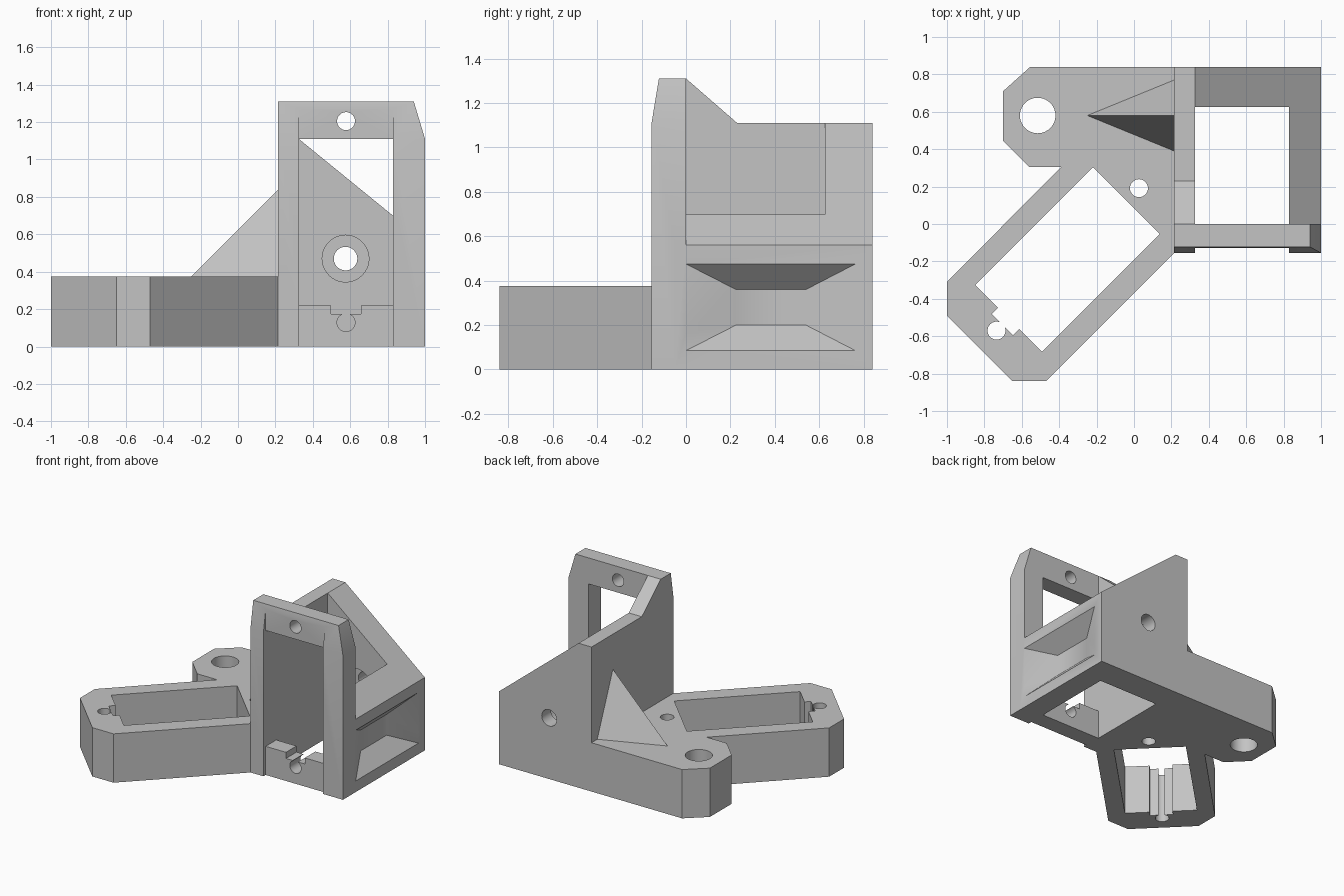
import bpy, bmesh, math
from mathutils import Vector

cube = bpy.data.objects.get("Cube")
if cube:
    bpy.data.objects.remove(cube)

grey = bpy.data.materials.new("plain grey")
grey.use_nodes = True
GREY = (0.55, 0.55, 0.55, 1)
grey.diffuse_color = GREY
grey.node_tree.nodes["Principled BSDF"].inputs["Base Color"].default_value = GREY

X, Y, Z = Vector((1, 0, 0)), Vector((0, 1, 0)), Vector((0, 0, 1))
O = Vector((0, 0, 0))


def make(name, bm):
    bmesh.ops.recalc_face_normals(bm, faces=bm.faces)
    mesh = bpy.data.meshes.new(name)
    bm.to_mesh(mesh)
    bm.free()
    mesh.materials.append(grey)
    ob = bpy.data.objects.new(name, mesh)
    bpy.context.collection.objects.link(ob)
    return ob


def prism(name, pts, lo, hi, u, v, w, origin=O):
    """Extrude a profile in the u,v plane from lo to hi along w."""
    bm = bmesh.new()
    ends = [[bm.verts.new(origin + u * a + v * b + w * c) for a, b in pts] for c in (lo, hi)]
    bm.faces.new(ends[0])
    bm.faces.new(ends[1][::-1])
    n = len(pts)
    for i in range(n):
        j = (i + 1) % n
        bm.faces.new((ends[0][i], ends[0][j], ends[1][j], ends[1][i]))
    return make(name, bm)


def hull(name, pts):
    bm = bmesh.new()
    for p in pts:
        bm.verts.new(p)
    bmesh.ops.convex_hull(bm, input=bm.verts)
    return make(name, bm)


def rect(a0, a1, b0, b1):
    return [(a0, b0), (a1, b0), (a1, b1), (a0, b1)]


def circle(a, b, r, n=40):
    return [(a + r * math.cos(math.tau * i / n), b + r * math.sin(math.tau * i / n)) for i in range(n)]


def combine(body, tool, operation):
    mod = body.modifiers.new("bool", 'BOOLEAN')
    mod.operation, mod.solver, mod.object = operation, 'EXACT', tool
    bpy.context.view_layer.objects.active = body
    bpy.ops.object.modifier_apply(modifier=mod.name)
    bpy.data.objects.remove(tool)


def window_cutters(lo, hi, u, v, w, origin):
    """Rectangular window with a stepped cable notch and two screw holes."""
    half = [(0.2525, 0.89), (0.2525, 0), (0.08, 0), (0.08, -0.047), (0.022, -0.047), (0.022, -0.09)]
    outline = half + [(-a, b) for a, b in reversed(half)]
    return [prism("cutter", p, lo, hi, u, v, w, origin)
            for p in (outline, circle(0, -0.092, 0.048), circle(0, 0.985, 0.048))]


# Base plate with the diagonal arm
outline = [(0.265, -0.155), (0.215, -0.155), (-0.47, -0.84), (-0.65, -0.84), (-1, -0.49), (-1, -0.31),
           (-0.39, 0.305), (-0.56, 0.305), (-0.7, 0.445), (-0.7, 0.71), (-0.555, 0.84), (0.265, 0.84)]
body = prism("bracket_body", outline, 0, 0.375, X, Y, Z)

# Upright front wall, side wall and the sloped housing behind it
front_wall = prism("front_wall", [(-0.155, 0), (0, 0), (0, 1.31), (-0.122, 1.31), (-0.155, 1.11)],
                   0.215, 1, Y, Z, X)
side_wall = prism("side_wall", [(-0.05, 0), (0.84, 0), (0.84, 1.11), (0.23, 1.11), (0, 1.31), (-0.05, 1.31)],
                  0.215, 0.325, Y, Z, X)
housing = prism("housing", [(0.3, 0), (1, 0), (1, 0.56), (0.325, 1.11), (0.3, 1.11)],
                -0.05, 0.84, X, Z, Y)

# Pyramid gusset bracing the side wall, rooted inside the base and wall
gusset = hull("gusset", [(-0.25, 0.58, z) for z in (0.3, 0.375)]
              + [(x, y, z) for x in (0.215, 0.26) for y in (0.39, 0.77) for z in (0.3, 0.375)]
              + [(0.215, 0.58, 0.84), (0.26, 0.58, 0.84)])

for part in (front_wall, side_wall, housing, gusset):
    combine(body, part, 'UNION')

# Open shaft in the housing, front recess and sloped top corner
cutters = [
    prism("shaft", rect(0.325, 0.83, 0, 0.625), -0.1, 1.5, X, Y, Z),
    prism("recess", rect(0.325, 0.83, -0.3, -0.128), -0.1, 1.5, X, Y, Z),
    prism("corner", [(1, 1.11), (1.1, 1.11), (1.1, 1.4), (0.913, 1.4)], -0.3, 0.1, X, Z, Y),
]

# Matching windows in the front wall and the diagonal arm
cutters += window_cutters(-0.3, 0.1, X, Z, Y, Vector((0.5775, 0, 0.22)))
along, across = (X + Y).normalized(), (X - Y).normalized()
cutters += window_cutters(-0.1, 0.5, across, along, Z, Vector((-0.67, -0.505, 0)))

# Rod hole in the base, counterbored hole in the back wall
cutters += [
    prism("rod_hole", circle(-0.515, 0.58, 0.095), -0.1, 0.5, X, Y, Z),
    prism("back_hole", circle(0.575, 0.47, 0.063), 0.5, 0.9, X, Z, Y),
    prism("counterbore", circle(0.575, 0.47, 0.125), 0.5, 0.73, X, Z, Y),
]

# Tapered pocket in the outer side
steps = ((1.115, -0.225, 0.985, -0.03, 0.59), (0.885, 0.225, 0.54, 0.2, 0.36))
cutters.append(hull("pocket", [(x, y, z) for x, y0, y1, z0, z1 in steps for y in (y0, y1) for z in (z0, z1)]))

for cutter in cutters:
    combine(body, cutter, 'DIFFERENCE')

bpy.ops.object.select_all(action='DESELECT')
body.select_set(True)
bpy.context.view_layer.objects.active = body
bpy.ops.object.shade_smooth_by_angle(angle=math.radians(30))
